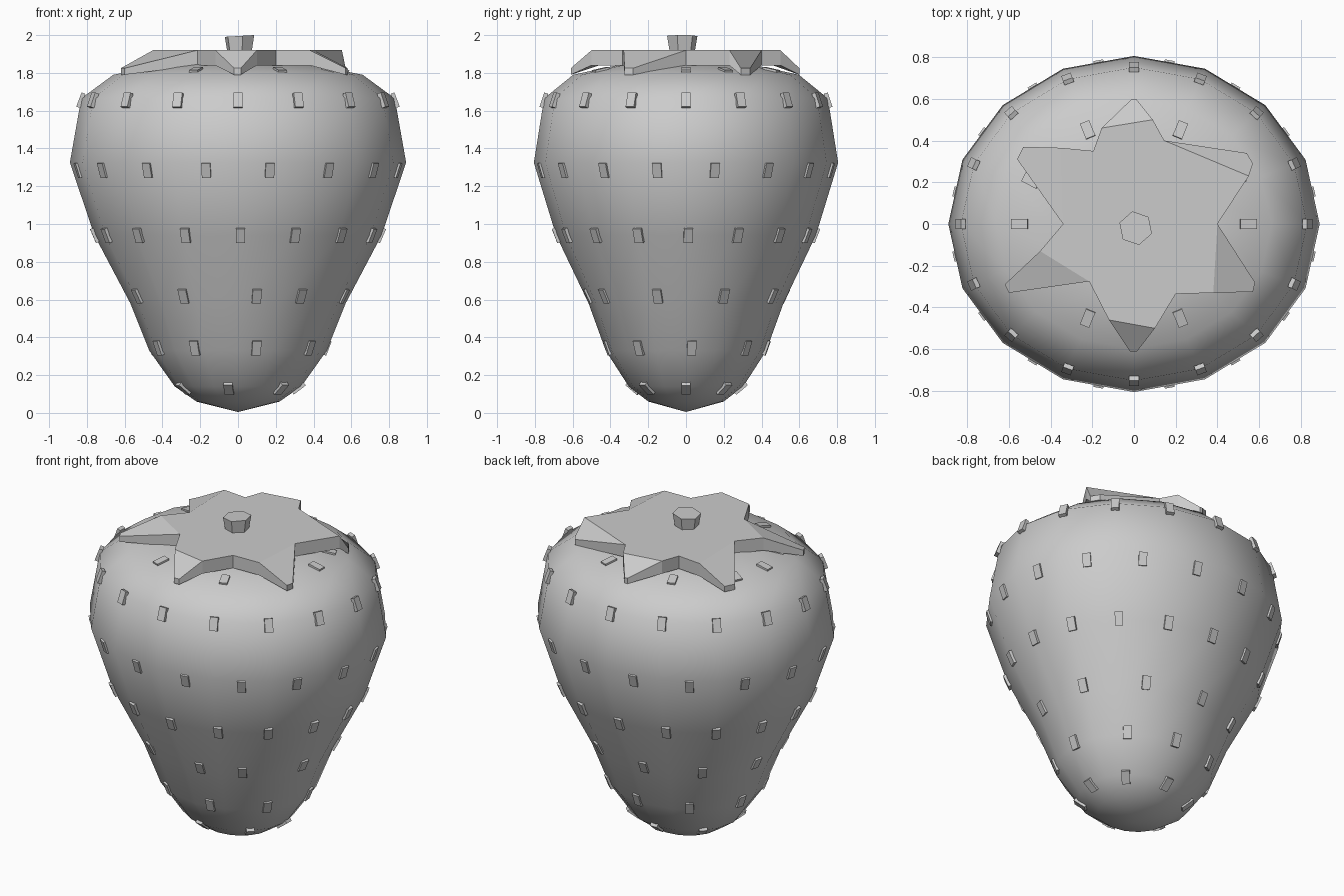
import bpy, bmesh
from math import sin, cos, radians, pi
from mathutils import Vector, Matrix
from mathutils.bvhtree import BVHTree

if "Cube" in bpy.data.objects:
    bpy.data.objects.remove(bpy.data.objects["Cube"])

RATIO = 0.905  # depth / width of the fruit


def finish(bm, name, smooth=False):
    bmesh.ops.recalc_face_normals(bm, faces=bm.faces[:])
    me = bpy.data.meshes.new(name)
    bm.to_mesh(me)
    bm.free()
    for p in me.polygons:
        p.use_smooth = smooth
    ob = bpy.data.objects.new(name, me)
    bpy.context.collection.objects.link(ob)
    return ob


# fruit body: 16-sided oval lathe closed by fans at both ends
profile = [(.22, .06), (.335, .14), (.47, .33), (.57, .58), (.76, .94),
           (.89, 1.325), (.83, 1.665), (.66, 1.79), (.38, 1.845)]
N = 16
bm = bmesh.new()
rings = [[bm.verts.new((r * cos(2 * pi * i / N), r * RATIO * sin(2 * pi * i / N), z))
          for i in range(N)] for r, z in profile]
low, high = bm.verts.new((0, 0, 0.005)), bm.verts.new((0, 0, 1.845))
for i in range(N):
    j = (i + 1) % N
    for a, b in zip(rings, rings[1:]):
        bm.faces.new((a[i], a[j], b[j], b[i]))
    bm.faces.new((rings[0][j], rings[0][i], low))
    bm.faces.new((rings[-1][i], rings[-1][j], high))
bmesh.ops.recalc_face_normals(bm, faces=bm.faces[:])
tree = BVHTree.FromBMesh(bm)
finish(bm, "fruit_body", True)

# seeds: small thin boxes laid on the surface (angle 0 = front, turning to +x)
rows = [
    (1.812, [24, 64, 90, 115, 156, 204, 245, 270, 296, 336]),
    (1.655, [22.5 * k for k in range(16)]),
    (1.285, [22.5 * k + 11.25 for k in range(16)]),
    (0.94, [22.5 * k + 1 for k in range(16)]),
    (0.62, [-65, -29.5, 9.8, 35, 73.5, 112, 150, 187, 222, 258]),
    (0.345, [-63, -29, 12, 54, 94, 138, 175, 215, 256]),
    (0.13, [-65, -9, 45, 90, 134, 180, 230]),
]


def surface(a, z):
    d = Vector((sin(a), -RATIO * cos(a), 0))
    return tree.ray_cast(d * 2 + Vector((0, 0, z)), -d)[0]


bm = bmesh.new()
for z, angles in rows:
    for deg in angles:
        a = radians(deg)
        p = surface(a, z)
        up = (surface(a, z + .015) - surface(a, z - .015)).normalized()
        side = Vector((cos(a), RATIO * sin(a), 0)).normalized()
        out = side.cross(up).normalized()
        if out.dot(Vector((p.x, p.y, 0))) < 0:
            out.negate()
        up = out.cross(side)
        rot = Matrix((side, up, out)).transposed().to_4x4()
        m = Matrix.Translation(p) @ rot @ Matrix.Diagonal((.048, .08, .022, 1))
        bmesh.ops.create_cube(bm, size=1, matrix=m)
finish(bm, "seeds")

# leaf crown: six-pointed star plate, tips drooping (x, y, is_tip)
star = [(-.01, .6, 1), (.01, .6, 1), (.09, .5, 0), (.145, .4, 0),
        (.54, .34, 1), (.57, .29, 1), (.55, .23, 0), (.4, 0, 0),
        (.58, -.28, 1), (.57, -.325, 1), (.38, -.33, 0), (.2, -.335, 0),
        (.1, -.5, 0), (.015, -.61, 1), (-.02, -.61, 1), (-.12, -.46, 0), (-.215, -.275, 0),
        (-.6, -.33, 1), (-.62, -.29, 1), (-.45, -.13, 0), (-.34, 0, 0),
        (-.56, .31, 1), (-.53, .37, 1), (-.35, .365, 0), (-.195, .35, 0), (-.155, .46, 0)]
bm = bmesh.new()
top = [bm.verts.new((x, y, 1.825 if t else 1.92)) for x, y, t in star]
bot = [bm.verts.new((x, y, 1.79 if t else 1.84)) for x, y, t in star]
ct, cb = bm.verts.new((0, 0, 1.92)), bm.verts.new((0, 0, 1.835))
n = len(star)
k = 0
core_t, core_b = [], []
for i in range(n):
    j = (i + 1) % n
    bm.faces.new((top[i], top[j], bot[j], bot[i]))
    if not star[i][2]:
        core_t.append(top[i])
        core_b.append(bot[i])
    if star[i][2] and star[j][2]:  # drooping tip quad
        q = [(i - 1) % n, i, j, (j + 1) % n]
        bm.faces.new([top[v] for v in q])
        bm.faces.new([bot[v] for v in q])
for c, core in ((ct, core_t), (cb, core_b)):  # flat middle
    for i in range(len(core)):
        bm.faces.new((core[i], core[(i + 1) % len(core)], c))
finish(bm, "leaf_crown")

# stem: flared hexagonal stub with a slightly slanted top
bm = bmesh.new()
bmesh.ops.create_cone(bm, cap_ends=True, segments=6, radius1=.065, radius2=.082, depth=.1,
                      matrix=Matrix.Translation((.008, -.02, 1.945)) @ Matrix.Rotation(.2, 4, 'Z'))
for v in bm.verts:
    if v.co.z > 1.95:
        v.co.z = 1.995 + .06 * v.co.x
finish(bm, "stem")
